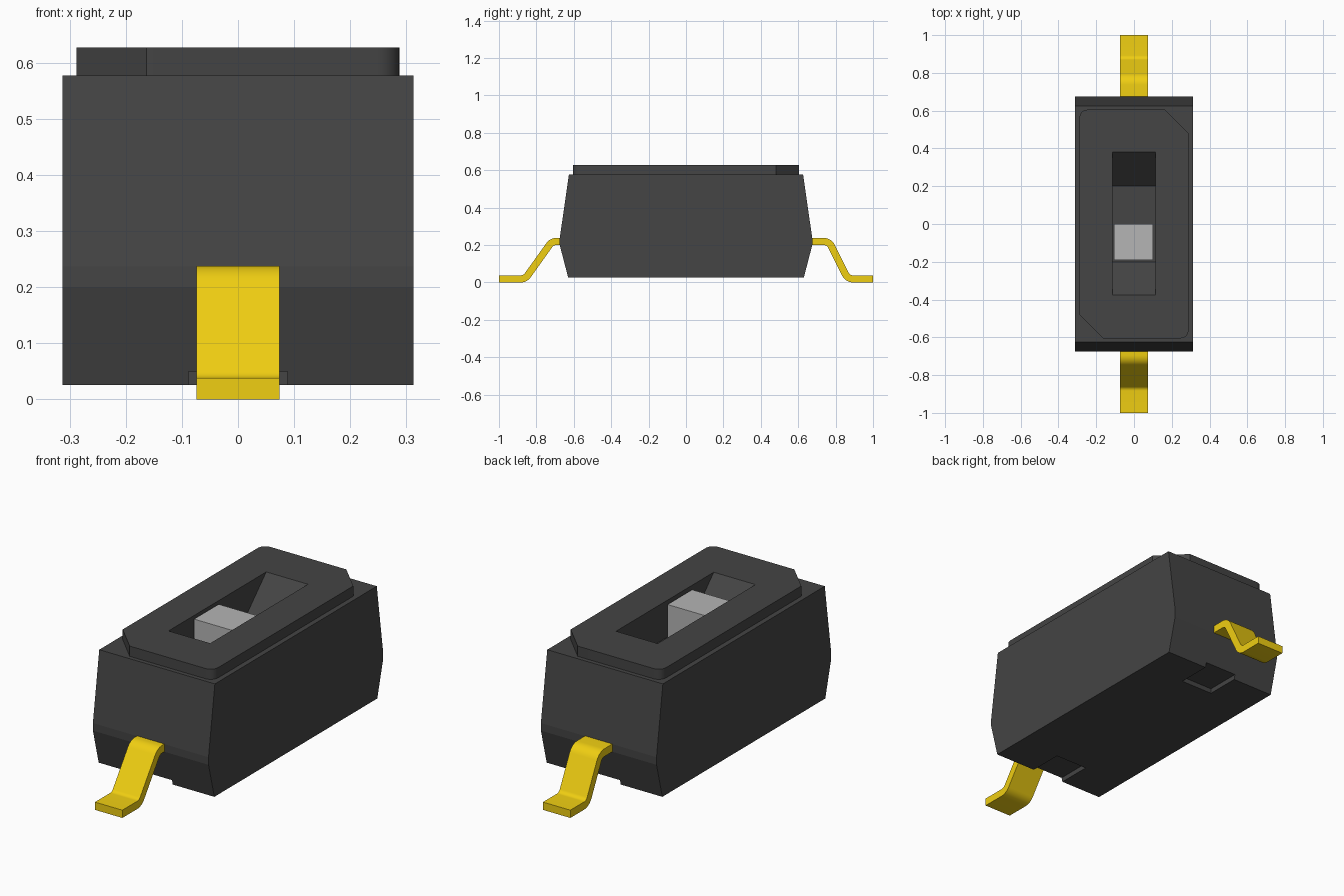
import bpy, bmesh, math
from mathutils import Vector

if "Cube" in bpy.data.objects:
    bpy.data.objects.remove(bpy.data.objects["Cube"])


def material(name, color):
    m = bpy.data.materials.new(name)
    m.diffuse_color = (*color, 1)
    m.use_nodes = True
    m.node_tree.nodes["Principled BSDF"].inputs["Base Color"].default_value = m.diffuse_color
    return m


BLACK = material("black_plastic", (0.058, 0.058, 0.058))
WHITE = material("light_plastic", (0.46, 0.46, 0.46))
GOLD = material("gold_metal", (0.87, 0.62, 0.006))


def prism(name, pts, lo, hi, axis, mat=None, smooth=False):
    """Extrude a closed 2D outline: (y, z) along x, or (x, y) along z."""
    place = (lambda p, t: (t, p[0], p[1])) if axis == 'x' else (lambda p, t: (p[0], p[1], t))
    bm = bmesh.new()
    low = [bm.verts.new(place(p, lo)) for p in pts]
    high = [bm.verts.new(place(p, hi)) for p in pts]
    bm.faces.new(low)
    bm.faces.new(high)
    n = len(pts)
    for i in range(n):
        j = (i + 1) % n
        bm.faces.new((low[i], low[j], high[j], high[i]))
    bmesh.ops.recalc_face_normals(bm, faces=bm.faces)
    me = bpy.data.meshes.new(name)
    bm.to_mesh(me)
    bm.free()
    ob = bpy.data.objects.new(name, me)
    bpy.context.collection.objects.link(ob)
    if mat:
        me.materials.append(mat)
    if smooth:
        activate(ob)
        bpy.ops.object.shade_smooth_by_angle(angle=math.radians(30))
    return ob


def activate(ob):
    bpy.ops.object.select_all(action='DESELECT')
    ob.select_set(True)
    bpy.context.view_layer.objects.active = ob


def cut(ob, cutter):
    m = ob.modifiers.new("cut", 'BOOLEAN')
    m.operation = 'DIFFERENCE'
    m.solver = 'EXACT'
    m.object = cutter
    activate(ob)
    bpy.ops.object.modifier_apply(modifier=m.name)


def fillet(a, b, c, r, steps=6):
    """Arc points rounding corner b, each paired with its direction of travel."""
    d1, d2 = (b - a).normalized(), (c - b).normalized()
    turn = math.atan2(d1.x * d2.y - d1.y * d2.x, d1.dot(d2))
    start = b - d1 * r * math.tan(abs(turn) / 2)
    side = Vector((-d1.y, d1.x)) * math.copysign(1, turn)
    center = start + side * r
    out = []
    for i in range(steps + 1):
        t = abs(turn) * i / steps
        p = center + r * (math.sin(t) * d1 - math.cos(t) * side)
        out.append((p, math.cos(t) * d1 + math.sin(t) * side))
    return out


def pin(name, path, thickness=0.038):
    """Bent strip lead of even thickness with rounded bends."""
    p = [Vector(q) for q in path]
    line = [(p[0], (p[1] - p[0]).normalized())]
    for i in range(1, len(p) - 1):
        line += fillet(p[i - 1], p[i], p[i + 1], 0.045)
    line.append((p[-1], (p[-1] - p[-2]).normalized()))
    off = [(q, Vector((-d.y, d.x)) * thickness / 2) for q, d in line]
    outline = [q + n for q, n in off] + [q - n for q, n in reversed(off)]
    return prism(name, outline, -0.074, 0.074, 'x', GOLD, True)


# Housing with drafted ends
body = prism("housing", [(-0.63, 0.026), (0.63, 0.026), (0.675, 0.2), (0.675, 0.237), (0.626, 0.577),
                         (-0.626, 0.577), (-0.675, 0.237), (-0.675, 0.2)],
             -0.313, 0.313, 'x', BLACK)

# Raised cover: two chamfered and two rounded corners
X, Y, C, R = 0.288, 0.605, 0.125, 0.04
outline = [(X, Y - C), (X - C, Y)]
outline += [(-X + R - R * math.sin(a), Y - R + R * math.cos(a))
            for a in [i * math.pi / 12 for i in range(7)]]
outline += [(-X, -Y + C), (-X + C, -Y)]
outline += [(X - R + R * math.sin(a), -Y + R - R * math.cos(a))
            for a in [i * math.pi / 12 for i in range(7)]]
cover = prism("cover", outline, 0.577, 0.627, 'z', BLACK, True)

# Sloped-end slot through cover and into housing
slot = prism("slot_cutter", [(-0.2, 0.447), (0.2, 0.447), (0.427, 0.674), (-0.422, 0.674)],
             -0.113, 0.113, 'x', BLACK)
cut(body, slot)
cut(cover, slot)

# Small notches under both ends
notches = []
for s in (-1, 1):
    n = prism("notch_cutter", [(s * 0.46, -0.02), (s * 0.8, -0.02), (s * 0.8, 0.05), (s * 0.46, 0.05)],
              -0.088, 0.088, 'x', BLACK)
    cut(body, n)
    notches.append(n)
for c in [slot] + notches:
    bpy.data.objects.remove(c)

# Slider
prism("slider", [(-0.19, 0.447), (0.0, 0.447), (0.0, 0.616), (-0.19, 0.616)],
      -0.105, 0.1, 'x', WHITE)

# Leads: the rear one bends later and steeper
pin("front_lead", [(-1, 0.019), (-0.86, 0.019), (-0.717, 0.219), (-0.668, 0.219)])
pin("rear_lead", [(1, 0.019), (0.865, 0.019), (0.765, 0.219), (0.668, 0.219)])
